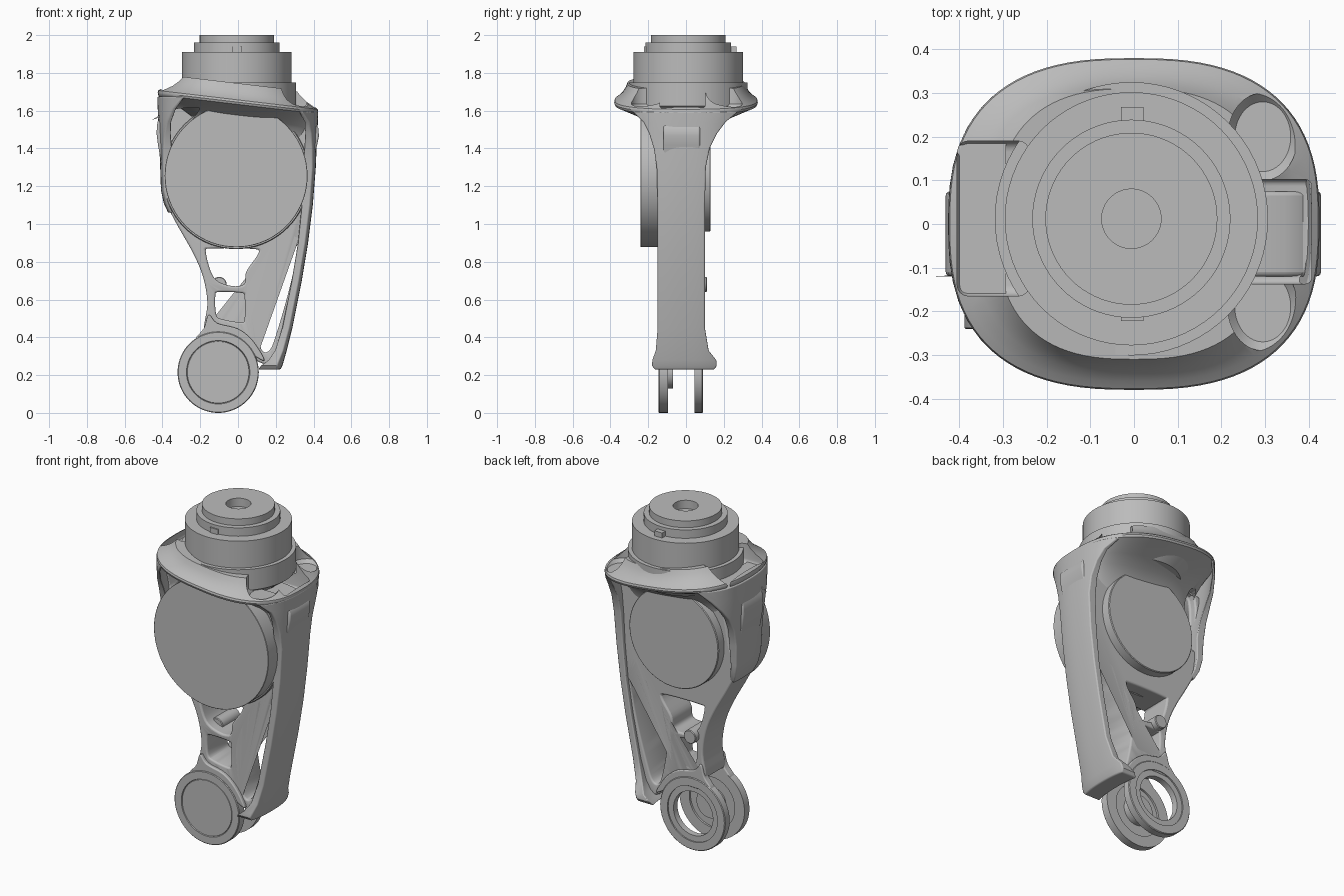
import bpy, bmesh, math
from mathutils import Vector

if "Cube" in bpy.data.objects:
    bpy.data.objects.remove(bpy.data.objects["Cube"], do_unlink=True)

grey = bpy.data.materials.new("plain_grey")
grey.use_nodes = True
grey.diffuse_color = (0.5, 0.5, 0.5, 1)
grey.node_tree.nodes["Principled BSDF"].inputs["Base Color"].default_value = (0.5, 0.5, 0.5, 1)


def finish(name, bm):
    bmesh.ops.remove_doubles(bm, verts=bm.verts, dist=0.00005)
    bmesh.ops.recalc_face_normals(bm, faces=bm.faces)
    mesh = bpy.data.meshes.new(name)
    bm.to_mesh(mesh)
    bm.free()
    mesh.materials.append(grey)
    ob = bpy.data.objects.new(name, mesh)
    bpy.context.scene.collection.objects.link(ob)
    smooth(ob)
    return ob


def activate(ob):
    bpy.ops.object.select_all(action='DESELECT')
    ob.select_set(True)
    bpy.context.view_layer.objects.active = ob


def smooth(ob):
    activate(ob)
    bpy.ops.object.shade_smooth_by_angle(angle=math.radians(35))


def loft(name, rings, closed=False):
    """Skin a list of point rings, capped at both ends unless closed."""
    bm = bmesh.new()
    rows = [[bm.verts.new(p) for p in ring] for ring in rings]
    n = len(rows[0])
    pairs = list(zip(rows, rows[1:])) + ([(rows[-1], rows[0])] if closed else [])
    for a, b in pairs:
        for i in range(n):
            j = (i + 1) % n
            bm.faces.new((a[i], a[j], b[j], b[i]))
    if not closed:
        bm.faces.new(rows[0])
        bm.faces.new(rows[-1])
    return finish(name, bm)


def lathe(name, profile, centre, axis='Y', closed=False, n=72):
    """Turn (radius, height) points about the Y or Z axis."""
    rings = []
    for r, h in profile:
        ring = []
        for i in range(n):
            a = math.tau * i / n
            u, v = centre[0] + r * math.cos(a), centre[1] + r * math.sin(a)
            ring.append((u, h, v) if axis == 'Y' else (u, v, h))
        rings.append(ring)
    return loft(name, rings, closed)


def disc(name, centre, r, y0, y1, axis='Y', b=0.004):
    s = b if y1 > y0 else -b
    return lathe(name, [(r - b, y0), (r, y0 + s), (r, y1 - s), (r - b, y1)], centre, axis)


def rounded(points, steps=5):
    """Closed smooth curve through the points."""
    out, n = [], len(points)
    for i in range(n):
        p0, p1, p2, p3 = (Vector(points[(i + k) % n]) for k in (-1, 0, 1, 2))
        for s in range(steps):
            t = s / steps
            out.append(0.5 * (2 * p1 + (p2 - p0) * t + (2 * p0 - 5 * p1 + 4 * p2 - p3) * t * t
                              + (3 * p1 - p0 - 3 * p2 + p3) * t ** 3))
    return out


def prism(name, points, y0, y1):
    return loft(name, [[(p[0], y, p[1]) for p in points] for y in (y0, y1)])


def box(name, x, y, z, bevel=0.0):
    bm = bmesh.new()
    bmesh.ops.create_cube(bm, size=1)
    for v in bm.verts:
        v.co = [(a + b) / 2 + c * (b - a) for (a, b), c in zip((x, y, z), v.co)]
    if bevel:
        bmesh.ops.bevel(bm, geom=bm.edges[:], offset=bevel, segments=4, profile=0.5, affect='EDGES')
    return finish(name, bm)


def cut(targets, cutter):
    cutter.hide_render = True
    for ob in targets:
        activate(ob)
        m = ob.modifiers.new("cut", 'BOOLEAN')
        m.operation, m.solver, m.object = 'DIFFERENCE', 'EXACT', cutter
        bpy.ops.object.modifier_apply(modifier=m.name)
    bpy.data.objects.remove(cutter, do_unlink=True)


def soften(ob, width):
    activate(ob)
    m = ob.modifiers.new("soften", 'BEVEL')
    m.width, m.segments, m.angle_limit = width, 3, math.radians(50)
    m.use_clamp_overlap = False
    bpy.ops.object.modifier_apply(modifier=m.name)
    smooth(ob)


HX, HY, POW = 0.425, 0.38, 2.6
MOTOR, PIVOT, NECK = (-0.01, 1.255), (-0.105, 0.215), (-0.006, 0.012)


def rim_x(y):
    return HX * max(0.0, 1 - abs(y / HY) ** POW) ** (1 / POW)


# Tilted flange with a cove blending down into the plate
def flange_ring(sx, sy, dz, cy=0.0, n=96):
    ring = []
    for i in range(n):
        c, s = math.cos(math.tau * i / n), math.sin(math.tau * i / n)
        x = sx * math.copysign(abs(c) ** (2 / POW), c)
        y = sy * math.copysign(abs(s) ** (2 / POW), s) + cy
        ring.append((x, y, 1.645 - 0.118 * x + dz))
    return ring


flange = loft("flange", [flange_ring(*r) for r in (
    (0.385, 0.095, -0.38, -0.025), (0.39, 0.105, -0.24, -0.025), (0.392, 0.135, -0.16, -0.02),
    (0.395, 0.185, -0.1, -0.01), (0.4, 0.25, -0.062), (0.41, 0.33, -0.03), (0.422, 0.375, -0.012),
    (0.425, 0.38, 0.0), (0.422, 0.377, 0.012), (0.405, 0.36, 0.024), (0.37, 0.338, 0.045),
    (0.335, 0.32, 0.075), (0.315, 0.31, 0.1))])

# Main plate
plate = prism("main_plate", rounded([
    (-0.40, 1.58), (-0.405, 1.3), (-0.39, 1.14), (-0.33, 1.01), (-0.24, 0.85), (-0.185, 0.72),
    (-0.162, 0.58), (-0.18, 0.45), (-0.16, 0.36), (0.0, 0.33), (0.11, 0.27), (0.2, 0.25),
    (0.24, 0.33), (0.29, 0.52), (0.36, 0.9), (0.395, 1.3), (0.4, 1.54), (0.0, 1.58)]), -0.12, 0.075)

# Lightening holes through the plate
for hole in (
    [(0.31, 0.92), (0.317, 0.865), (0.27, 0.65), (0.21, 0.44), (0.17, 0.335), (0.125, 0.335),
     (0.09, 0.47), (0.08, 0.6), (0.115, 0.73), (0.18, 0.865), (0.23, 0.92)],
    [(0.263, 0.96), (0.28, 0.935), (0.32, 0.95), (0.335, 1.0), (0.325, 1.025), (0.29, 1.01)],
    [(-0.17, 0.85), (-0.14, 0.87), (0.08, 0.868), (0.108, 0.845), (0.045, 0.75), (0.03, 0.68),
     (-0.05, 0.675), (-0.13, 0.72)],
    [(-0.12, 0.62), (-0.1, 0.64), (0.02, 0.635), (0.035, 0.61), (0.035, 0.5), (0.015, 0.48),
     (-0.08, 0.495), (-0.115, 0.52)]):
    cut([plate], prism("hole_cutter", rounded(hole), -0.5, 0.5))
cut([plate], disc("fork_cutter", PIVOT, 0.235, -0.095, 0.3))
cut([plate], disc("fork_cutter", PIVOT, 0.205, -0.3, 0.3))

# Pockets beside the motor, front and back
cut([plate, flange], prism("front_pocket_cutter", rounded(
    [(-0.37, 1.59), (-0.22, 1.615), (-0.215, 1.59), (-0.31, 1.47), (-0.365, 1.45)]), -0.36, 0.0))
cut([plate, flange], prism("back_pocket_cutter", rounded(
    [(-0.365, 1.56), (-0.29, 1.56), (-0.315, 1.4), (-0.345, 1.25), (-0.37, 1.27)]), 0.03, 0.34))
soften(plate, 0.01)

# Pockets in the top of the flange
cut([flange], box("left_pocket_cutter", (-0.405, -0.24), (-0.165, 0.19), (1.665, 1.95), 0.025))
cut([flange], box("right_pocket_cutter", (0.22, 0.407), (-0.137, 0.102), (1.545, 1.9), 0.015))
for y in (0.2, -0.19):
    lobe = disc("lobe_cutter", (0, 0), 0.1, 1.615, 1.9, 'Z', 0.02)
    lobe.scale.x = 0.8
    lobe.location = (0.295, y, 0)
    bpy.context.view_layer.update()
    cut([flange], lobe)
smooth(flange)


# Curved side walls flaring up into the flange: z, x, back y, front y, thickness
def wall(name, side, stations):
    rings = []
    for z, xo, y0, y1, t in stations:
        ys = [y0 + (y1 - y0) * i / 14 for i in range(15)]
        outer = [(side * (xo - HX + rim_x(y)), y, z) for y in ys]
        inner = [(x - side * t, y, z) for x, y, z in reversed(outer)]
        rings.append(outer + inner)
    ob = loft(name, rings)
    soften(ob, 0.006)


flare = [(1.3, 0.412, -0.155, 0.105, 0.05), (1.4, 0.416, -0.17, 0.125, 0.045),
         (1.48, 0.42, -0.195, 0.165, 0.035), (1.54, 0.423, -0.225, 0.21, 0.025)]
wall("outer_spine", 1, [
    (0.23, 0.225, -0.165, 0.15, 0.1), (0.25, 0.235, -0.18, 0.163, 0.09), (0.28, 0.244, -0.178, 0.16, 0.06),
    (0.33, 0.258, -0.16, 0.12, 0.045), (0.45, 0.288, -0.15, 0.1, 0.04), (0.7, 0.338, -0.15, 0.1, 0.04),
    (0.9, 0.371, -0.15, 0.1, 0.04), (1.1, 0.396, -0.15, 0.1, 0.045)] + flare +
    [(1.595, 0.425, -0.28, 0.275, 0.017)])
wall("inner_side_wall", -1, [
    (1.06, 0.37, -0.12, 0.07, 0.03), (1.11, 0.393, -0.14, 0.09, 0.035),
    (1.18, 0.408, -0.15, 0.1, 0.04)] + flare +
    [(1.61, 0.425, -0.27, 0.265, 0.02), (1.675, 0.426, -0.315, 0.315, 0.017)])

# Motor: housing, large front cover and smaller back cover
disc("motor_housing", MOTOR, 0.388, -0.145, 0.0)
disc("motor_front_cover", MOTOR, 0.378, -0.24, -0.1, b=0.002)
disc("motor_back_cover", MOTOR, 0.295, 0.0, 0.13)

# Stepped neck with a blind bore
lathe("neck", [(0.0, 1.57), (0.24, 1.57), (0.313, 1.625), (0.313, 1.75), (0.29, 1.75), (0.29, 1.91),
               (0.227, 1.91), (0.227, 1.96), (0.197, 1.96), (0.197, 2.0), (0.068, 2.0),
               (0.068, 1.95), (0.0, 1.95)], NECK, 'Z')
box("neck_key", (-0.03, 0.022), (0.2, 0.268), (1.9, 1.94))
box("neck_front_tab", (-0.03, 0.022), (-0.222, -0.2), (1.9, 1.94))

# Fork: solid front eye, open back eye and cheeks joining them to the plate
lathe("fork_front_eye", [(0, -0.143), (0.163, -0.143), (0.165, -0.139), (0.168, -0.145), (0.211, -0.145),
                         (0.215, -0.141), (0.215, -0.095), (0.15, -0.095), (0.15, -0.107),
                         (0.085, -0.107), (0.085, -0.07), (0, -0.07)], PIVOT)
lathe("fork_back_eye", [(0.215, 0.045), (0.215, 0.086), (0.211, 0.09), (0.165, 0.09), (0.165, 0.082),
                        (0.13, 0.082), (0.13, 0.045)], PIVOT, closed=True)
cheek = [(-0.155, 0.52), (-0.18, 0.45), (-0.225, 0.39), (-0.18, 0.37), (-0.05, 0.37),
         (0.04, 0.34), (0.09, 0.3), (0.14, 0.28), (0.08, 0.38), (0.0, 0.445), (-0.11, 0.475)]
for name, y0, y1 in (("front_cheek", -0.14, -0.095), ("back_cheek", 0.045, 0.086)):
    soften(prism(name, rounded(cheek), y0, y1), 0.006)

# Stop pin on the bridge between the holes
disc("stop_pin", (-0.1, 0.68), 0.04, -0.06, 0.11)
